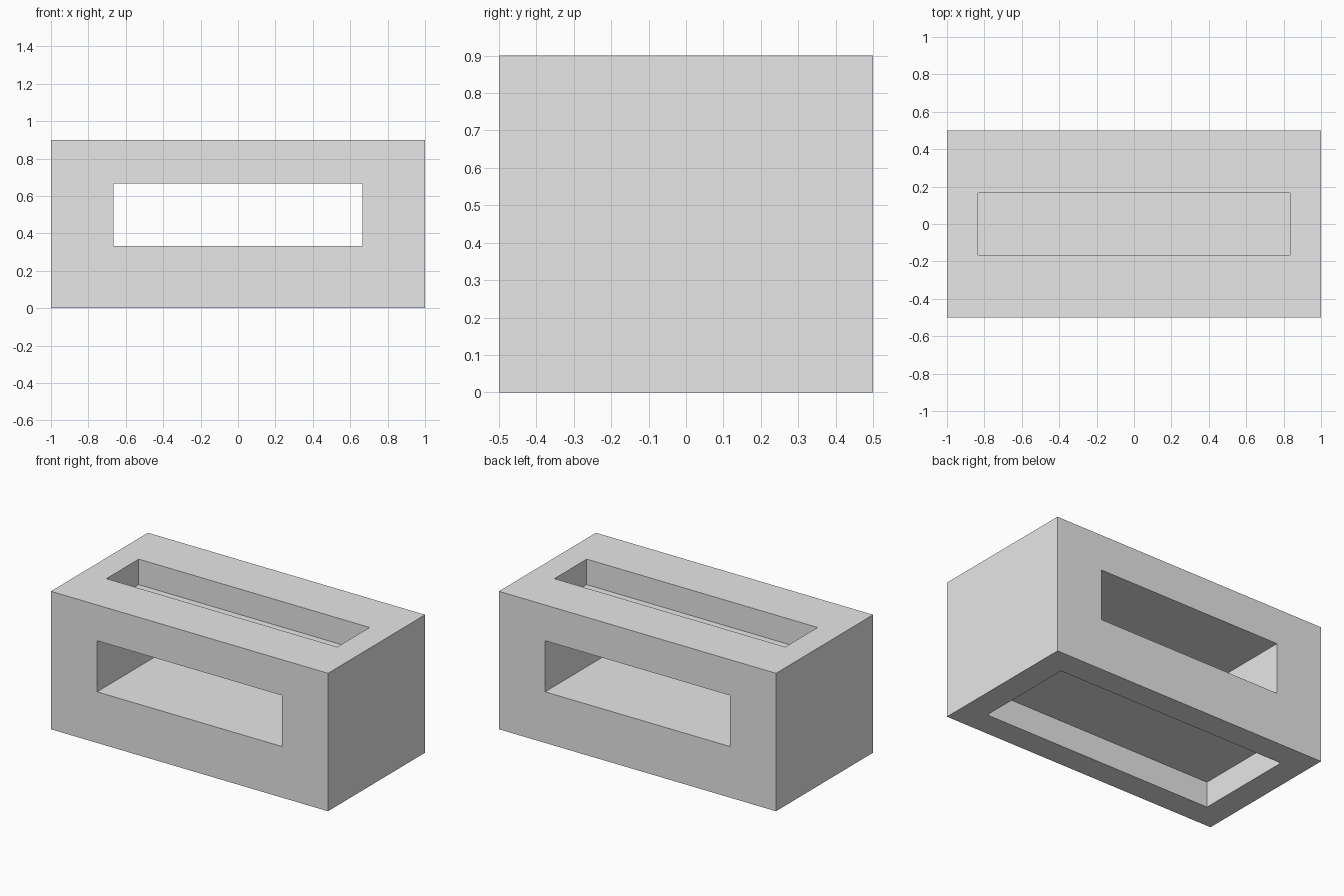
import bpy

cube = bpy.data.objects.get("Cube")
if cube:
    bpy.data.objects.remove(cube, do_unlink=True)

# Single plain grey
grey = bpy.data.materials.new("light_grey")
grey.use_nodes = True
colour = (0.8, 0.8, 0.8, 1)
grey.diffuse_color = colour
grey.node_tree.nodes["Principled BSDF"].inputs["Base Color"].default_value = colour


def box(name, width, depth, bottom, top):
    """Centred box spanning the given heights."""
    bpy.ops.mesh.primitive_cube_add(size=1, location=(0, 0, (bottom + top) / 2))
    obj = bpy.context.object
    obj.name = name
    obj.scale = (width, depth, top - bottom)
    bpy.ops.object.transform_apply(location=True, rotation=False, scale=True)
    obj.data.materials.append(grey)
    return obj


height = 0.9
third = 1 / 3
recess = third / 2
over = 0.1

block = box("block", 2, 1, 0, height)

# Window through front and back, slot in the top, wide recess underneath
cutters = [
    box("window_cutter", 4 * third, 1 + over, third, 2 * third),
    box("top_slot_cutter", 5 * third, third, height - recess, height + over),
    box("bottom_recess_cutter", 5 * third, 2 * third, -over, recess),
]

bpy.ops.object.select_all(action="DESELECT")
bpy.context.view_layer.objects.active = block
block.select_set(True)
for cutter in cutters:
    mod = block.modifiers.new(cutter.name, "BOOLEAN")
    mod.operation = "DIFFERENCE"
    mod.solver = "EXACT"
    mod.object = cutter
    bpy.ops.object.modifier_apply(modifier=mod.name)
    bpy.data.objects.remove(cutter, do_unlink=True)
